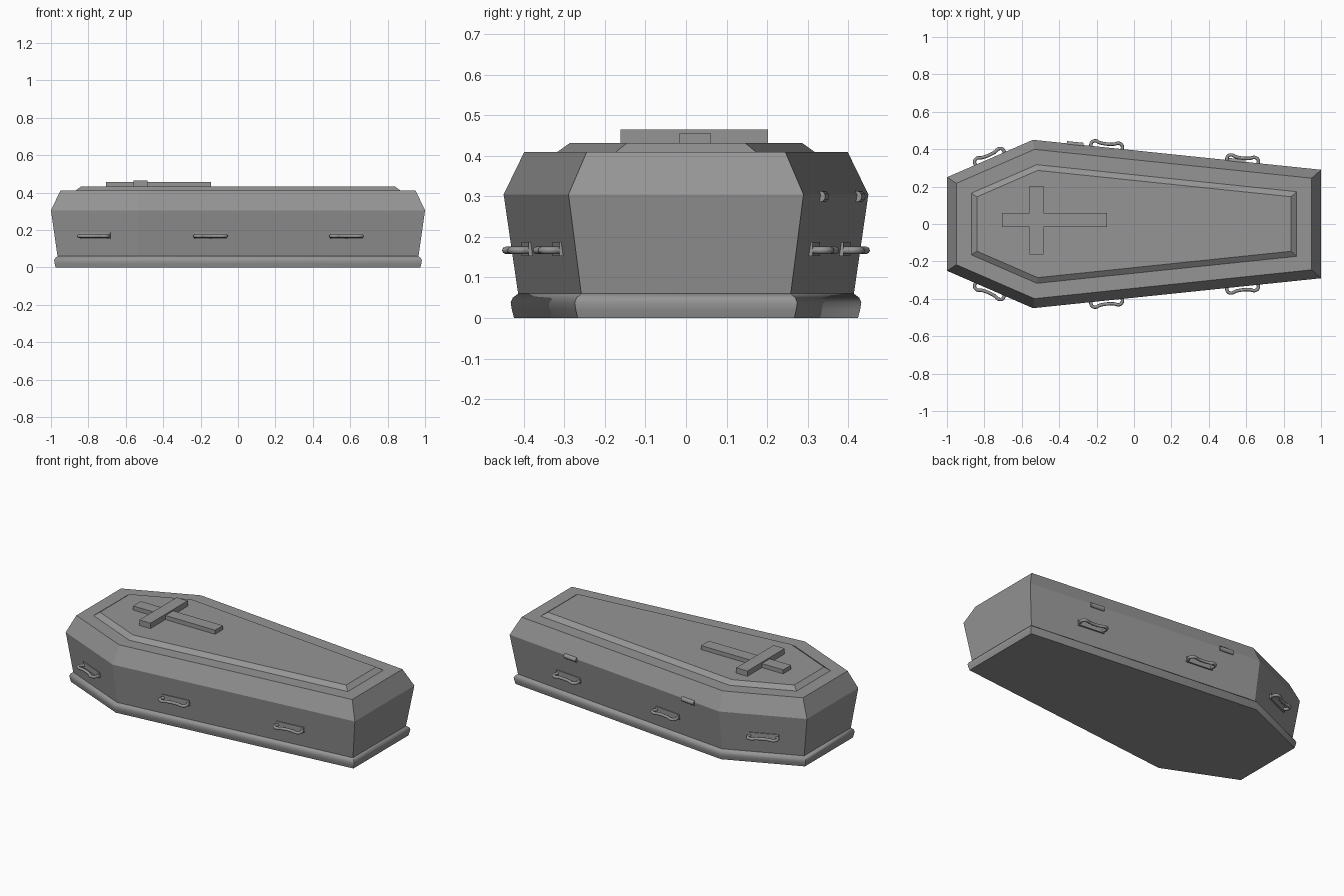
import bpy, bmesh, math
from mathutils import Vector, Matrix

if "Cube" in bpy.data.objects:
    bpy.data.objects.remove(bpy.data.objects["Cube"], do_unlink=True)

grey = bpy.data.materials.new("plain grey")
grey.use_nodes = True
grey.diffuse_color = (0.3, 0.3, 0.3, 1)
grey.node_tree.nodes["Principled BSDF"].inputs["Base Color"].default_value = (0.3, 0.3, 0.3, 1)

# Widest outline of the casket, counter-clockwise
OUTLINE = [Vector(p) for p in
           [(-1, -0.25), (-0.54, -0.45), (1, -0.29), (1, 0.29), (-0.54, 0.45), (-1, 0.25)]]


def inset(d):
    """Outline moved inwards by d, keeping every edge parallel."""
    ring = []
    for i, p in enumerate(OUTLINE):
        a = (p - OUTLINE[i - 1]).normalized()
        b = (OUTLINE[(i + 1) % len(OUTLINE)] - p).normalized()
        na, nb = Vector((-a.y, a.x)), Vector((-b.y, b.x))
        ring.append(p + (na + nb) * d / (1 + na.dot(nb)))
    return ring


def finish(name, bm, matrix=Matrix()):
    mesh = bpy.data.meshes.new(name)
    bmesh.ops.recalc_face_normals(bm, faces=bm.faces)
    bm.to_mesh(mesh)
    bm.free()
    mesh.materials.append(grey)
    ob = bpy.data.objects.new(name, mesh)
    ob.matrix_world = matrix
    bpy.context.collection.objects.link(ob)
    return ob


def smooth(ob, degrees):
    bpy.ops.object.select_all(action='DESELECT')
    ob.select_set(True)
    bpy.context.view_layer.objects.active = ob
    bpy.ops.object.shade_smooth_by_angle(angle=math.radians(degrees))


def loft(name, levels):
    """Solid through inset outlines given as (inset, height)."""
    bm = bmesh.new()
    rings = [[bm.verts.new((p.x, p.y, z)) for p in inset(d)] for d, z in levels]
    for low, high in zip(rings, rings[1:]):
        for i in range(len(low)):
            j = (i + 1) % len(low)
            bm.faces.new((low[i], low[j], high[j], high[i]))
    bm.faces.new(rings[0][::-1])
    bm.faces.new(rings[-1])
    return finish(name, bm)


def box(name, centre, size, matrix=Matrix()):
    bm = bmesh.new()
    bmesh.ops.create_cube(bm, size=1, matrix=Matrix.Translation(centre) @ Matrix.Diagonal((*size, 1)))
    return finish(name, bm, matrix)


def wall_frame(x, side, depth, z):
    """Frame on a long wall: local x along it, local y outwards."""
    a, b = (OUTLINE[0], OUTLINE[1]) if x < OUTLINE[1].x else (OUTLINE[1], OUTLINE[2])
    along = (b - a).normalized()
    p = a + (b - a) * (x - a.x) / (b.x - a.x) + Vector((-along.y, along.x)) * depth
    along = Vector((along.x, -side * along.y, 0))
    out = Vector((along.y, -along.x, 0)) * -side
    m = Matrix((along, out, (0, 0, 1))).transposed().to_4x4()
    m.translation = (p.x, -side * p.y, z)
    return m


# Shell
smooth(loft("base_moulding", [(0.025, 0), (0.02, 0.02), (0.017, 0.038), (0.022, 0.05), (0.035, 0.06)]), 40)
loft("casket_body", [(0.035, 0.06), (0, 0.305)])
loft("lid", [(0, 0.305), (0.05, 0.41)])
loft("lid_panel", [(0.13, 0.41), (0.16, 0.432)])

# Cross on the lid
box("cross_long_bar", (-0.425, 0.022, 0.443), (0.56, 0.076, 0.028))
box("cross_short_bar", (-0.522, 0.02, 0.447), (0.076, 0.364, 0.036))


# Handle: back plate with a bowed grip
def handle(tag, x, side):
    frame = wall_frame(x, side, 0.02, 0.167)
    box("handle_plate_" + tag, (0, 0.002, 0.003), (0.175, 0.012, 0.034), frame)
    curve = bpy.data.curves.new("grip", 'CURVE')
    curve.dimensions = '3D'
    curve.bevel_depth = 0.009
    curve.bevel_resolution = 2
    curve.resolution_u = 5
    curve.use_fill_caps = True
    half = [(0.076, 0), (0.084, 0.034), (0.066, 0.049), (0.035, 0.041)]
    path = [(-u, v) for u, v in half] + [(u, v) for u, v in half[::-1]]
    spline = curve.splines.new('BEZIER')
    spline.bezier_points.add(len(path) - 1)
    for point, (u, v) in zip(spline.bezier_points, path):
        point.co = (u, v, 0)
        point.handle_left_type = point.handle_right_type = 'AUTO'
    curve.materials.append(grey)
    grip = bpy.data.objects.new("handle_grip_" + tag, curve)
    grip.matrix_world = frame
    bpy.context.collection.objects.link(grip)


for side, word in ((-1, "front"), (1, "back")):
    for x, place in ((-0.77, "head"), (-0.147, "middle"), (0.58, "foot")):
        handle(word + "_" + place, x, side)

# Hinges along the back seam
for x, place in ((-0.315, "head"), (0.55, "foot")):
    bm = bmesh.new()
    bmesh.ops.create_cone(bm, cap_ends=True, segments=12, radius1=0.014, radius2=0.014, depth=0.09,
                          matrix=Matrix.Rotation(math.pi / 2, 4, 'Y'))
    smooth(finish("hinge_" + place, bm, wall_frame(x, 1, 0.002, 0.3)), 40)
